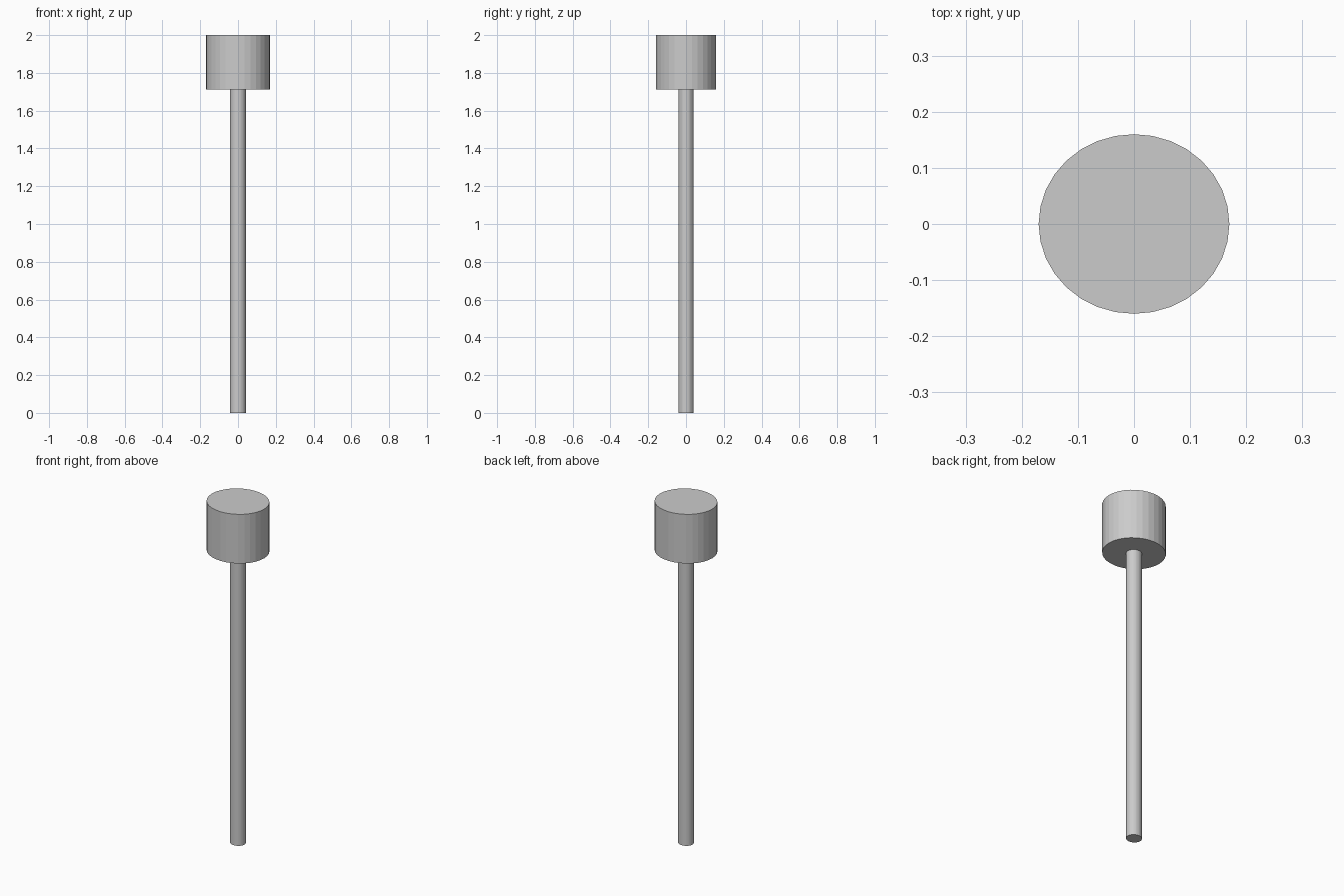
import bpy

if "Cube" in bpy.data.objects:
    bpy.data.objects.remove(bpy.data.objects["Cube"])


def elliptic_cylinder(name, rx, ry, z0, z1, sides=32):
    bpy.ops.mesh.primitive_cylinder_add(
        vertices=sides, radius=1, depth=1, location=(0, 0, (z0 + z1) / 2))
    ob = bpy.context.object
    ob.name = name
    ob.scale = (rx, ry, z1 - z0)
    bpy.ops.object.transform_apply(location=False, rotation=False, scale=True)
    return ob


# Slender handle, standing on the ground
elliptic_cylinder("handle", 0.0425, 0.04, 0, 1.712)

# Wide drum-shaped head on top
elliptic_cylinder("head", 0.17, 0.16, 1.712, 2.0)
